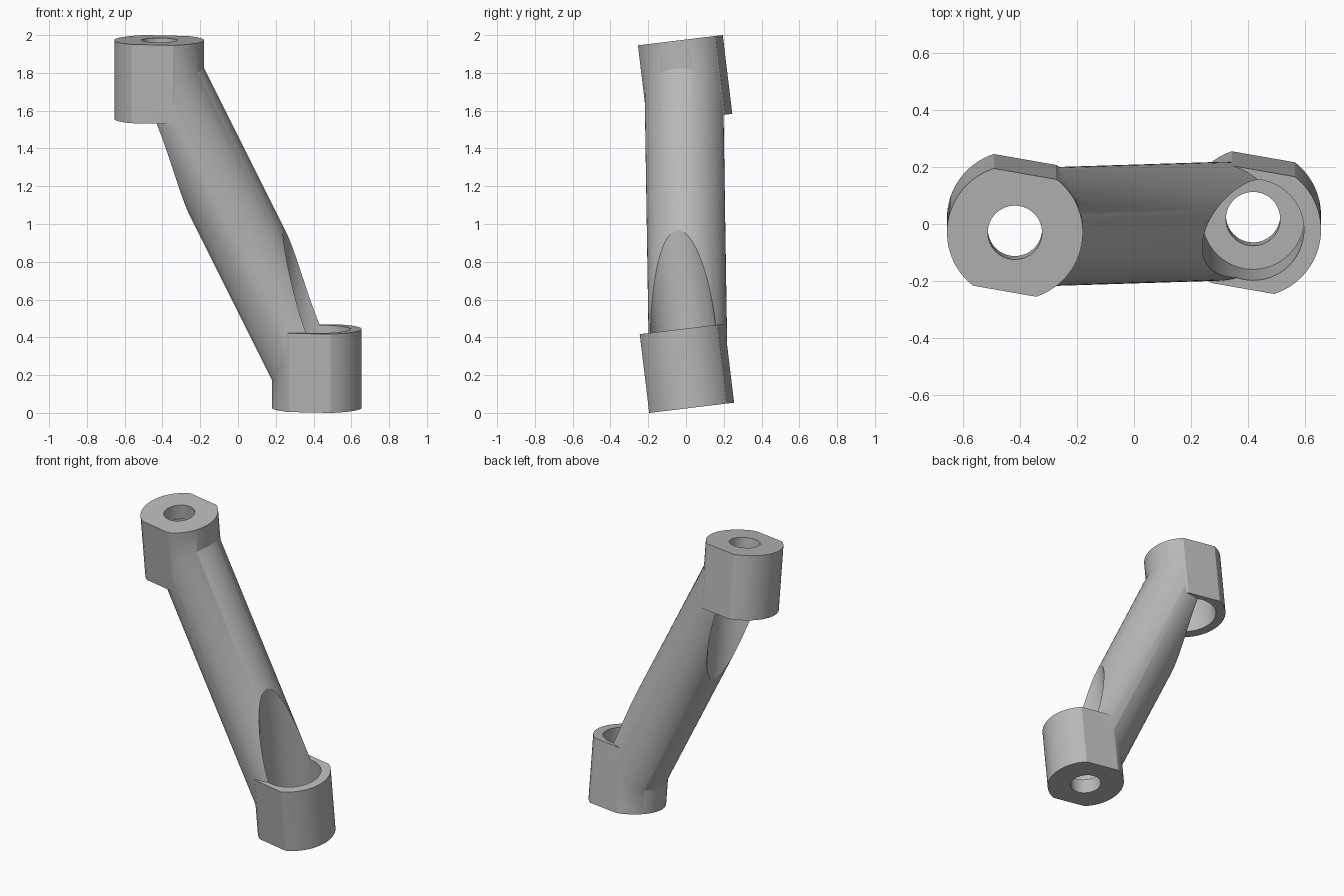
import bpy, bmesh
from math import radians, asin, sin, cos, pi
from mathutils import Matrix, Vector

cube = bpy.data.objects.get("Cube")
if cube:
    bpy.data.objects.remove(cube, do_unlink=True)

COLLAR_R, FLAT, HEIGHT = 0.238, 0.21, 0.42
ARM_R, BORE_R, HOLE_R, FLOOR = 0.208, 0.178, 0.095, 0.1

grey = bpy.data.materials.new("grey")
grey.use_nodes = True
grey.diffuse_color = (0.48, 0.48, 0.48, 1)
grey.node_tree.nodes["Principled BSDF"].inputs["Base Color"].default_value = grey.diffuse_color


def prism(name, outline, z0, z1, matrix):
    """Extrude a closed outline along the local z axis."""
    bm = bmesh.new()
    face = bm.faces.new([bm.verts.new((x, y, z0)) for x, y in outline])
    new = bmesh.ops.extrude_face_region(bm, geom=[face])["geom"]
    bmesh.ops.translate(bm, vec=(0, 0, z1 - z0),
                        verts=[v for v in new if isinstance(v, bmesh.types.BMVert)])
    bmesh.ops.recalc_face_normals(bm, faces=bm.faces)
    bm.transform(matrix)
    mesh = bpy.data.meshes.new(name)
    bm.to_mesh(mesh)
    bm.free()
    mesh.materials.append(grey)
    obj = bpy.data.objects.new(name, mesh)
    bpy.context.collection.objects.link(obj)
    return obj


def circle(r, n=80):
    return [(r * cos(2 * pi * i / n), r * sin(2 * pi * i / n)) for i in range(n)]


def combine(target, tool, operation):
    mod = target.modifiers.new(operation, 'BOOLEAN')
    mod.operation, mod.object, mod.solver = operation, tool, 'EXACT'
    bpy.context.view_layer.objects.active = target
    bpy.ops.object.modifier_apply(modifier=mod.name)
    bpy.data.objects.remove(tool, do_unlink=True)


# Round collar outline with two parallel flats
a, n = asin(FLAT / COLLAR_R), 28
arc = [(COLLAR_R * cos(t), COLLAR_R * sin(t))
       for t in (-a + 2 * a * i / n for i in range(n + 1))]
outline = arc + [(-x, -y) for x, y in arc]

# Local frames of the two collars, each starting at its outer end
turn = Matrix.Rotation(radians(6.9), 4, 'X') @ Matrix.Rotation(radians(-10), 4, 'Z')
lower = Matrix.Translation((0.417, 0.03, 0.027)) @ turn
upper = Matrix.Translation((-0.417, -0.03, 1.973)) @ turn @ Matrix.Rotation(pi, 4, 'X')
frames = [lower, upper]

# Slanted round arm between the collar axes
p, q = (m @ Vector((0, 0, 0.14)) for m in frames)
aim = Matrix.Translation(p) @ (q - p).to_track_quat('Z', 'Y').to_matrix().to_4x4()
link = prism("offset_link_arm", circle(ARM_R, 96), 0, (q - p).length, aim)

# Collars, then the wide bores that scoop the arm, then the end holes
for m in frames:
    combine(link, prism("collar", outline, 0, HEIGHT, m), 'UNION')
for m in frames:
    combine(link, prism("bore_cutter", circle(BORE_R), FLOOR, 1.3, m), 'DIFFERENCE')
    combine(link, prism("hole_cutter", circle(HOLE_R, 48), -0.1, 0.3, m), 'DIFFERENCE')

bpy.ops.object.select_all(action='DESELECT')
link.select_set(True)
bpy.context.view_layer.objects.active = link
bpy.ops.object.shade_smooth_by_angle(angle=radians(25))
